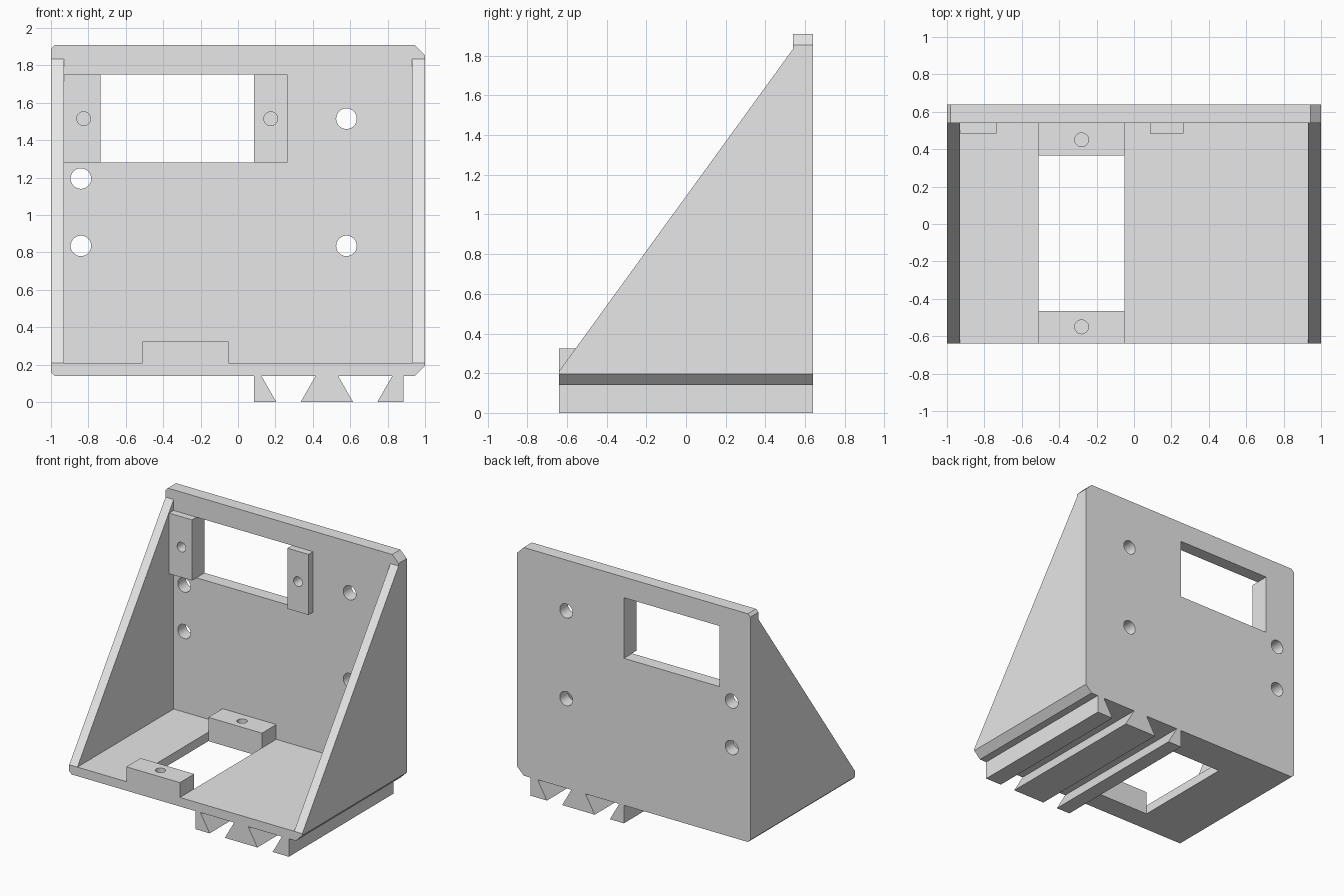
import bpy
import bmesh
import math
from mathutils import Vector

old = bpy.data.objects.get("Cube")
if old:
    bpy.data.objects.remove(old, do_unlink=True)

grey = bpy.data.materials.new("plain grey")
grey.use_nodes = True
grey.diffuse_color = (0.8, 0.8, 0.8, 1)
grey.node_tree.nodes["Principled BSDF"].inputs["Base Color"].default_value = (0.8, 0.8, 0.8, 1)


def extrude(name, profile, axis, start, end):
    """Extrude a 2D profile along an axis; the profile uses the other two axes in order."""
    def place(p, d):
        co = list(p)
        co.insert("xyz".index(axis), d)
        return co
    bm = bmesh.new()
    face = bm.faces.new([bm.verts.new(place(p, start)) for p in profile])
    new = bmesh.ops.extrude_face_region(bm, geom=[face])["geom"]
    bmesh.ops.translate(bm, vec=Vector(place((0, 0), end - start)),
                        verts=[g for g in new if isinstance(g, bmesh.types.BMVert)])
    bmesh.ops.recalc_face_normals(bm, faces=bm.faces)
    mesh = bpy.data.meshes.new(name)
    bm.to_mesh(mesh)
    bm.free()
    mesh.materials.append(grey)
    obj = bpy.data.objects.new(name, mesh)
    bpy.context.collection.objects.link(obj)
    return obj


def box(name, x, y, z):
    return extrude(name, [(x[0], y[0]), (x[1], y[0]), (x[1], y[1]), (x[0], y[1])], "z", *z)


def drill(name, centre, radius, axis, start, end):
    turns = [math.tau * i / 32 for i in range(32)]
    circle = [(centre[0] + radius * math.cos(t), centre[1] + radius * math.sin(t)) for t in turns]
    return extrude(name, circle, axis, start, end)


def cut(obj, cutters):
    """Subtract each cutter, then discard it."""
    bpy.context.view_layer.objects.active = obj
    for cutter in cutters:
        cutter.hide_render = True
        mod = obj.modifiers.new("cut", "BOOLEAN")
        mod.operation = "DIFFERENCE"
        mod.solver = "EXACT"
        mod.object = cutter
        bpy.ops.object.modifier_apply(modifier=mod.name)
        bpy.data.objects.remove(cutter, do_unlink=True)
    bpy.ops.object.select_all(action="DESELECT")
    obj.select_set(True)
    bpy.ops.object.shade_smooth_by_angle(angle=math.radians(30))


FRONT, INNER, BACK = -0.64, 0.54, 0.64
BOTTOM, FLOOR, TOP = 0.14, 0.21, 1.91
BIG, SMALL = 0.055, 0.02

# Back plate: large chamfers on the left, small ones on the right
wall = extrude("back_plate", [
    (-1 + SMALL, BOTTOM), (1 - BIG, BOTTOM), (1, BOTTOM + BIG), (1, TOP - BIG),
    (1 - BIG, TOP), (-1 + SMALL, TOP), (-1, TOP - SMALL), (-1, BOTTOM + SMALL)],
    "y", INNER, BACK)
window_x, window_z = (-0.735, 0.085), (1.28, 1.75)
wall_cuts = [box("window_cutter", window_x, (0.4, 0.8), window_z)]
for spot in [(-0.84, 1.195), (-0.84, 0.835), (0.58, 1.515), (0.58, 0.835)]:
    wall_cuts.append(drill("bolt_cutter", spot, 0.055, "y", 0.4, 0.8))

# Window mounts with blind screw holes reaching into the plate
for name, x, hole_x in [("right_window_mount", (-0.93, window_x[0]), -0.825),
                        ("left_window_mount", (window_x[1], 0.265), 0.175)]:
    mount = box(name, x, (0.485, INNER), window_z)
    cut(mount, [drill("screw_cutter", (hole_x, 1.515), 0.037, "y", 0.4, 0.59)])
    wall_cuts.append(drill("screw_cutter", (hole_x, 1.515), 0.037, "y", 0.4, 0.59))
cut(wall, wall_cuts)

# Base plate with its rectangular opening
base = extrude("base_plate", [
    (-1 + SMALL, BOTTOM), (1 - BIG, BOTTOM), (1, BOTTOM + BIG),
    (1, FLOOR), (-1, FLOOR), (-1, BOTTOM + SMALL)], "y", FRONT, INNER)
slot_x, slot_y = (-0.51, -0.05), (-0.465, 0.365)
cut(base, [box("slot_cutter", slot_x, slot_y, (0, 0.5))])

# Base mounts at either end of the opening
for name, y, hole_y in [("front_base_mount", (FRONT, slot_y[0]), -0.55),
                        ("rear_base_mount", (slot_y[1], INNER), 0.45)]:
    mount = box(name, slot_x, y, (FLOOR, 0.325))
    cut(mount, [drill("screw_cutter", (-0.28, hole_y), 0.037, "z", 0.225, 0.5)])

# Triangular side gussets
for name, x in [("right_gusset", -1), ("left_gusset", 0.93)]:
    extrude(name, [(FRONT, FLOOR), (INNER, FLOOR), (INNER, 1.835)], "x", x, x + 0.07)

# Dovetail rails: bottom and top widths
for name, low, high in [("right_rail", (0.085, 0.205), (0.085, 0.125)),
                        ("middle_rail", (0.335, 0.615), (0.415, 0.535)),
                        ("left_rail", (0.745, 0.885), (0.825, 0.885))]:
    extrude(name, [(low[0], 0), (low[1], 0), (high[1], BOTTOM), (high[0], BOTTOM)],
            "y", FRONT, BACK)
